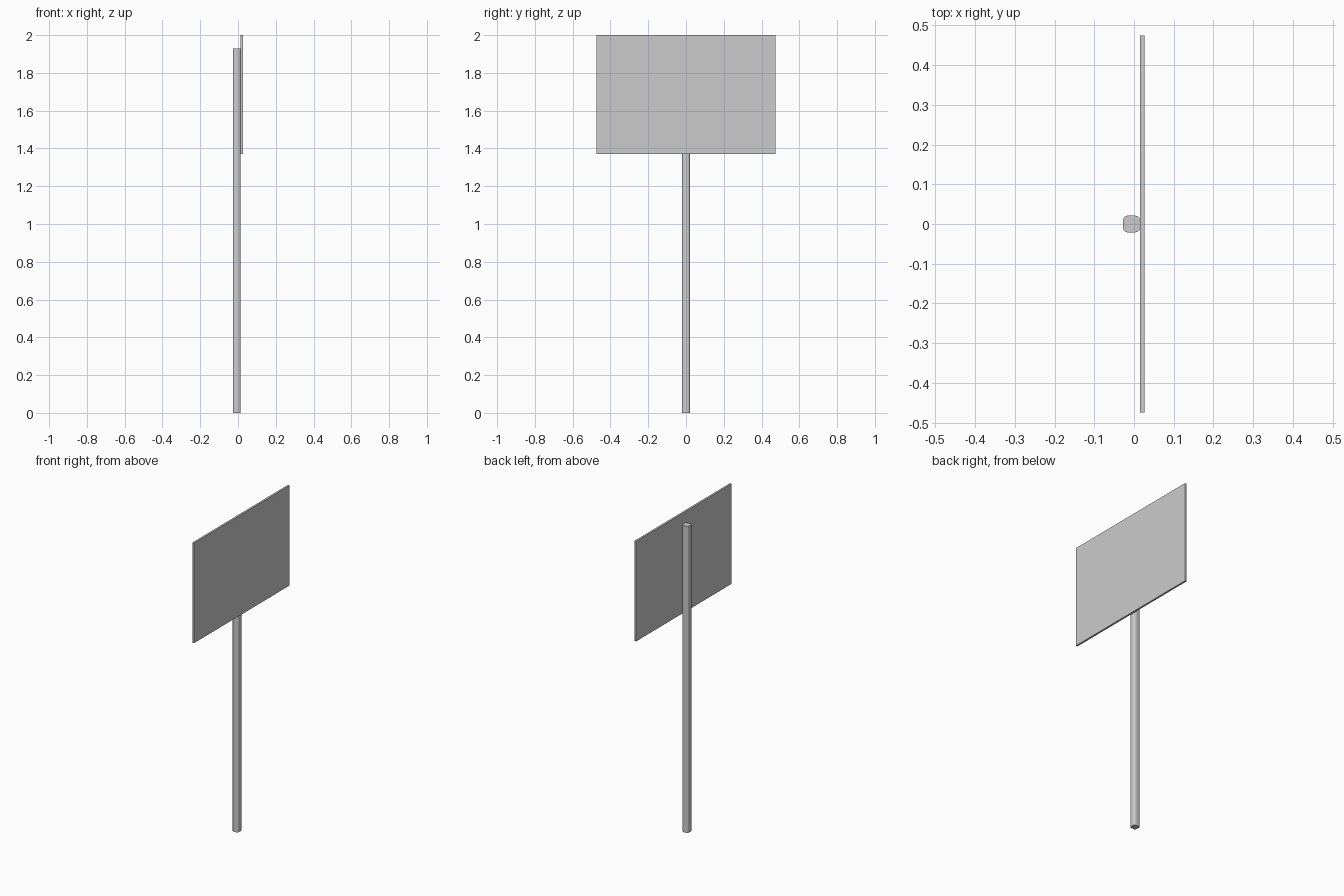
import bpy

if "Cube" in bpy.data.objects:
    bpy.data.objects.remove(bpy.data.objects["Cube"])


def box(name, lo, hi):
    bpy.ops.mesh.primitive_cube_add(size=1, location=[(a + b) / 2 for a, b in zip(lo, hi)])
    ob = bpy.context.object
    ob.name = name
    ob.scale = [b - a for a, b in zip(lo, hi)]
    bpy.ops.object.transform_apply(location=False, rotation=False, scale=True)
    return ob


# Post: square tube with rounded vertical edges and flat capped ends
post = box("post", (-0.0275, -0.021, 0), (0.0145, 0.021, 1.93))
weights = post.data.attributes.new("bevel_weight_edge", 'FLOAT', 'EDGE')
for e in post.data.edges:
    a, b = (post.data.vertices[i].co for i in e.vertices)
    weights.data[e.index].value = 1.0 if abs(a.z - b.z) > 1 else 0.0
bevel = post.modifiers.new("rounded_edges", 'BEVEL')
bevel.limit_method = 'WEIGHT'
bevel.width = 0.011
bevel.segments = 3
bpy.ops.object.modifier_apply(modifier=bevel.name)
bpy.ops.object.shade_smooth_by_angle()

# Sign panel: thin flat board fixed to the face of the post
box("sign_panel", (0.0145, -0.475, 1.37), (0.0265, 0.475, 2.0))
